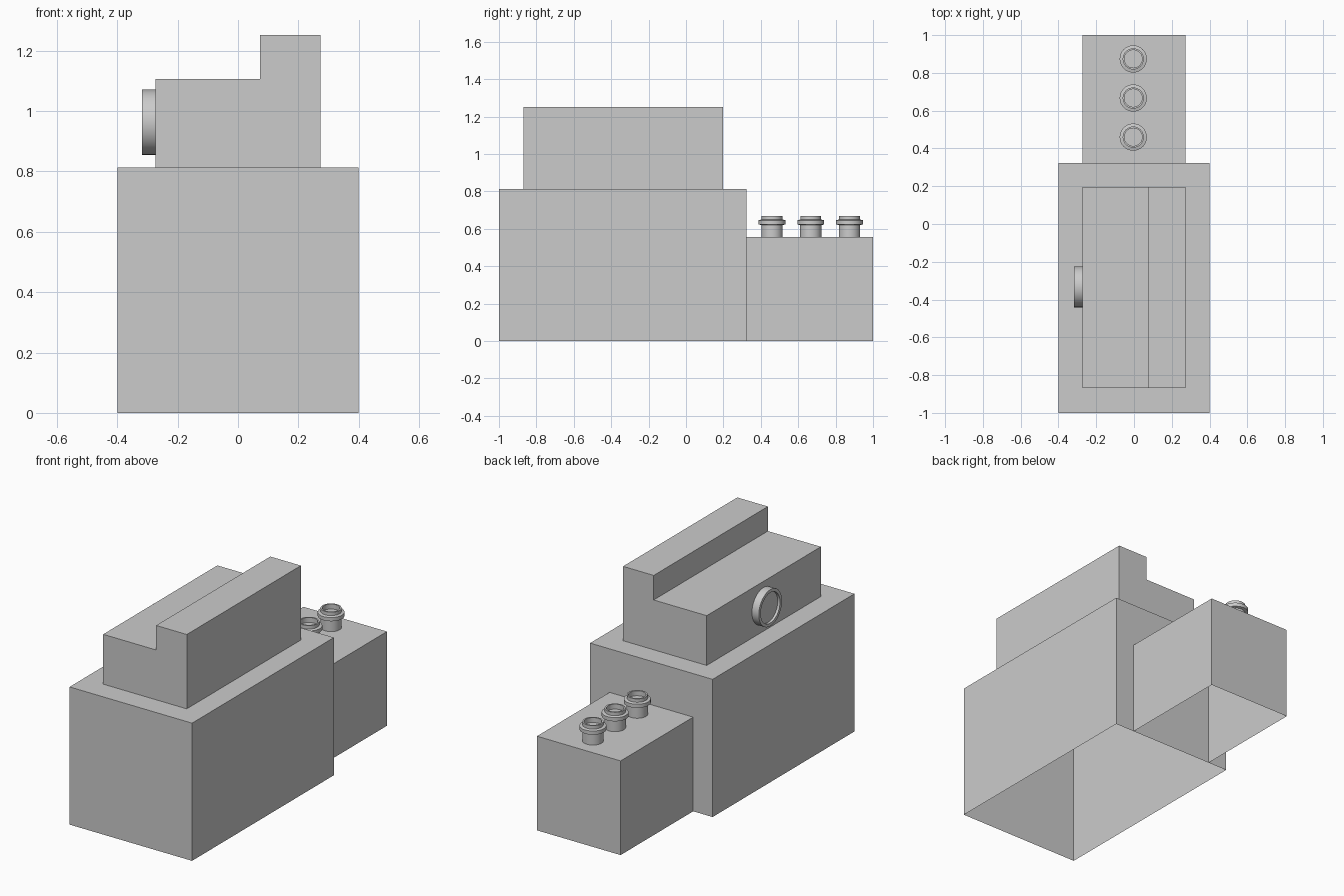
import bpy, bmesh, math
from mathutils import Matrix, Vector

if "Cube" in bpy.data.objects:
    bpy.data.objects.remove(bpy.data.objects["Cube"])


def finish(name, bm, smooth=False):
    bmesh.ops.recalc_face_normals(bm, faces=bm.faces)
    me = bpy.data.meshes.new(name)
    bm.to_mesh(me)
    bm.free()
    ob = bpy.data.objects.new(name, me)
    bpy.context.collection.objects.link(ob)
    if smooth:
        bpy.ops.object.select_all(action='DESELECT')
        ob.select_set(True)
        bpy.context.view_layer.objects.active = ob
        bpy.ops.object.shade_smooth_by_angle(angle=math.radians(35))
    return ob


def extruded(name, profile, y0, y1, open_bottom=True):
    """Extrude an x/z profile along y; optionally leave the underside open."""
    bm = bmesh.new()
    face = bm.faces.new([bm.verts.new((x, y0, z)) for x, z in profile])
    ext = bmesh.ops.extrude_face_region(bm, geom=[face], use_keep_orig=True)
    moved = [v for v in ext['geom'] if isinstance(v, bmesh.types.BMVert)]
    bmesh.ops.translate(bm, verts=moved, vec=(0, y1 - y0, 0))
    bmesh.ops.recalc_face_normals(bm, faces=bm.faces)
    if open_bottom:
        low = min(z for x, z in profile)
        under = [f for f in bm.faces if all(abs(v.co.z - low) < 1e-5 for v in f.verts)]
        bmesh.ops.delete(bm, geom=under, context='FACES_ONLY')
    return finish(name, bm)


def lathe(name, profile, matrix, steps=32):
    """Revolve an (r, z) profile around z, then place it."""
    bm = bmesh.new()
    verts = [bm.verts.new((r, 0, z)) for r, z in profile]
    edges = [bm.edges.new(p) for p in zip(verts, verts[1:])]
    bmesh.ops.spin(bm, geom=verts + edges, cent=(0, 0, 0), axis=(0, 0, 1),
                   angle=math.tau, steps=steps, use_merge=True)
    bmesh.ops.remove_doubles(bm, verts=bm.verts, dist=1e-5)
    bmesh.ops.transform(bm, matrix=matrix, verts=bm.verts)
    return finish(name, bm, smooth=True)


def box(w, z0, z1):
    return [(-w, z0), (w, z0), (w, z1), (-w, z1)]


# Main body and rear annex, both hollow from below
extruded("main_body", box(0.4, 0, 0.813), -1.0, 0.323)
extruded("rear_annex", box(0.273, 0, 0.556), 0.323, 1.0)

# Stepped upper block
extruded("upper_block", [(-0.273, 0.813), (0.273, 0.813), (0.273, 1.252),
                         (0.073, 1.252), (0.073, 1.107), (-0.273, 1.107)],
         -0.868, 0.197)

# Round dial on the left side, rim with recessed face
lathe("round_dial", [(0.108, 0), (0.108, 0.045), (0.09, 0.045), (0.09, 0.03), (0, 0.03)],
      Matrix.Translation((-0.273, -0.333, 0.963)) @ Matrix.Rotation(-math.pi / 2, 4, 'Y'))

# Row of flanged pipe stubs on the annex
stub = [(0.057, 0), (0.057, 0.064), (0.072, 0.068), (0.072, 0.09), (0.056, 0.094),
        (0.056, 0.114), (0.047, 0.114), (0.047, 0.085), (0, 0.085)]
for i, y in enumerate((0.46, 0.667, 0.874)):
    lathe(f"pipe_stub_{i + 1}", stub, Matrix.Translation((-0.004, y, 0.556)))
